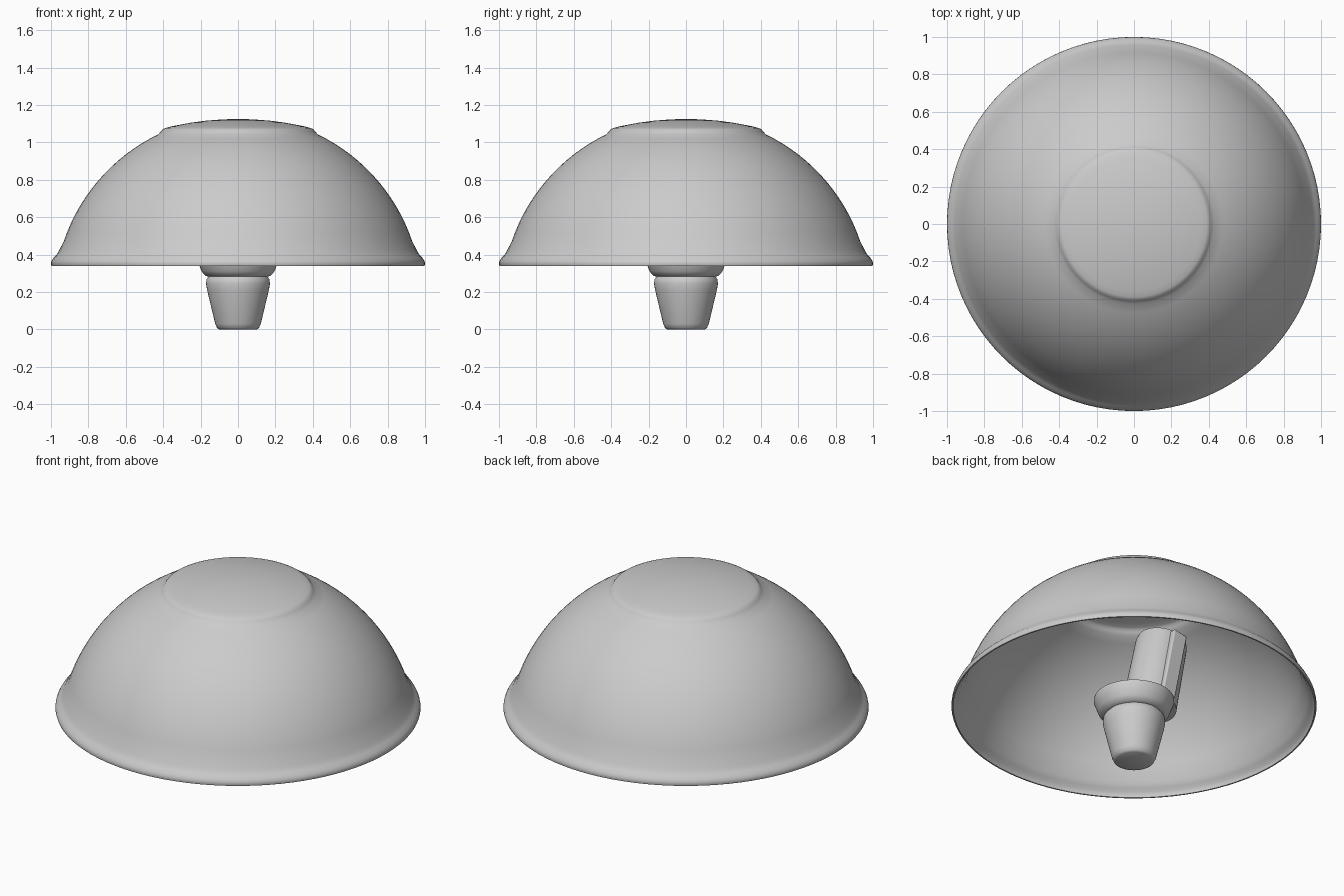
import bpy, math

if "Cube" in bpy.data.objects:
    bpy.data.objects.remove(bpy.data.objects["Cube"], do_unlink=True)

grey = bpy.data.materials.new("plain grey")
grey.use_nodes = True
colour = (0.6, 0.6, 0.6, 1)
grey.diffuse_color = colour
grey.node_tree.nodes["Principled BSDF"].inputs["Base Color"].default_value = colour


def finish(obj, angle=40):
    obj.data.materials.append(grey)
    bpy.ops.object.select_all(action='DESELECT')
    obj.select_set(True)
    bpy.context.view_layer.objects.active = obj
    bpy.ops.object.shade_smooth_by_angle(angle=math.radians(angle))


def lathe(name, profile, sides=96):
    """Revolve (radius, height) points around z; radius 0 makes a pole."""
    verts, faces, rings = [], [], []
    for r, z in profile:
        count = 1 if r == 0 else sides
        rings.append([len(verts) + i for i in range(count)])
        verts += [(r * math.cos(math.tau * i / sides), r * math.sin(math.tau * i / sides), z)
                  for i in range(count)]
    for a, b in zip(rings, rings[1:]):
        for i in range(sides):
            j = (i + 1) % sides
            loop = [a[i % len(a)], a[j % len(a)], b[j % len(b)], b[i % len(b)]]
            faces.append(list(dict.fromkeys(loop)))
    mesh = bpy.data.meshes.new(name)
    mesh.from_pydata(verts, [], faces)
    obj = bpy.data.objects.new(name, mesh)
    bpy.context.collection.objects.link(obj)
    finish(obj)
    return obj


# Thin dome shell: rolled rim, spherical wall, stepped shallow cap
rim_z = 0.34
outer = [(0.997, rim_z), (1.0, 0.35), (0.998, 0.363), (0.99, 0.378), (0.975, 0.394),
         (0.964, 0.408), (0.956, 0.424)]
for i in range(16):
    t = math.radians(18.5 + i * 3.05)
    outer.append((0.983 * math.cos(t), 0.157 + 0.983 * math.sin(t)))
outer += [(0.412, 1.058), (0.403, 1.07), (0.39, 1.076)]
outer += [(r, 1.125 - 0.31 * r * r) for r in (0.36, 0.25, 0.17, 0.08, 0)]
inner = [(r * 0.992, max(z - 0.008, rim_z)) for r, z in reversed(outer)]
lathe("dome_shell", outer + inner + outer[:1])

# Tapered foot and the flared collar above it
lathe("tapered_foot", [(0, 0), (0.1, 0), (0.112, 0.007), (0.122, 0.03), (0.165, 0.21),
                       (0.171, 0.245), (0.168, 0.268), (0.155, 0.285), (0, 0.285)], 64)
lathe("flared_collar", [(0, 0.28), (0.15, 0.28), (0.175, 0.287), (0.195, 0.31), (0.206, 0.34),
                        (0.22, 0.375), (0.218, 0.39), (0.2, 0.397), (0, 0.397)], 64)

# Leaning post inside the dome, with a slim rib on each side
post = lathe("leaning_post", [(0, 0), (0.15, 0), (0.142, 0.42), (0.136, 0.445),
                              (0.12, 0.455), (0, 0.455)], 48)
post.location = (-0.11, 0, 0.385)
post.rotation_euler = (0, -0.2, 0)
for side, label in ((1, "back"), (-1, "front")):
    bpy.ops.mesh.primitive_cube_add(size=1)
    rib = bpy.context.object
    rib.name = label + "_post_rib"
    rib.scale = (0.09, 0.05, 0.43)
    bpy.ops.object.transform_apply(location=False, rotation=False, scale=True)
    rib.parent = post
    rib.location = (0, side * 0.142, 0.22)
    bevel = rib.modifiers.new("soft_edges", 'BEVEL')
    bevel.width, bevel.segments = 0.008, 2
    finish(rib)
